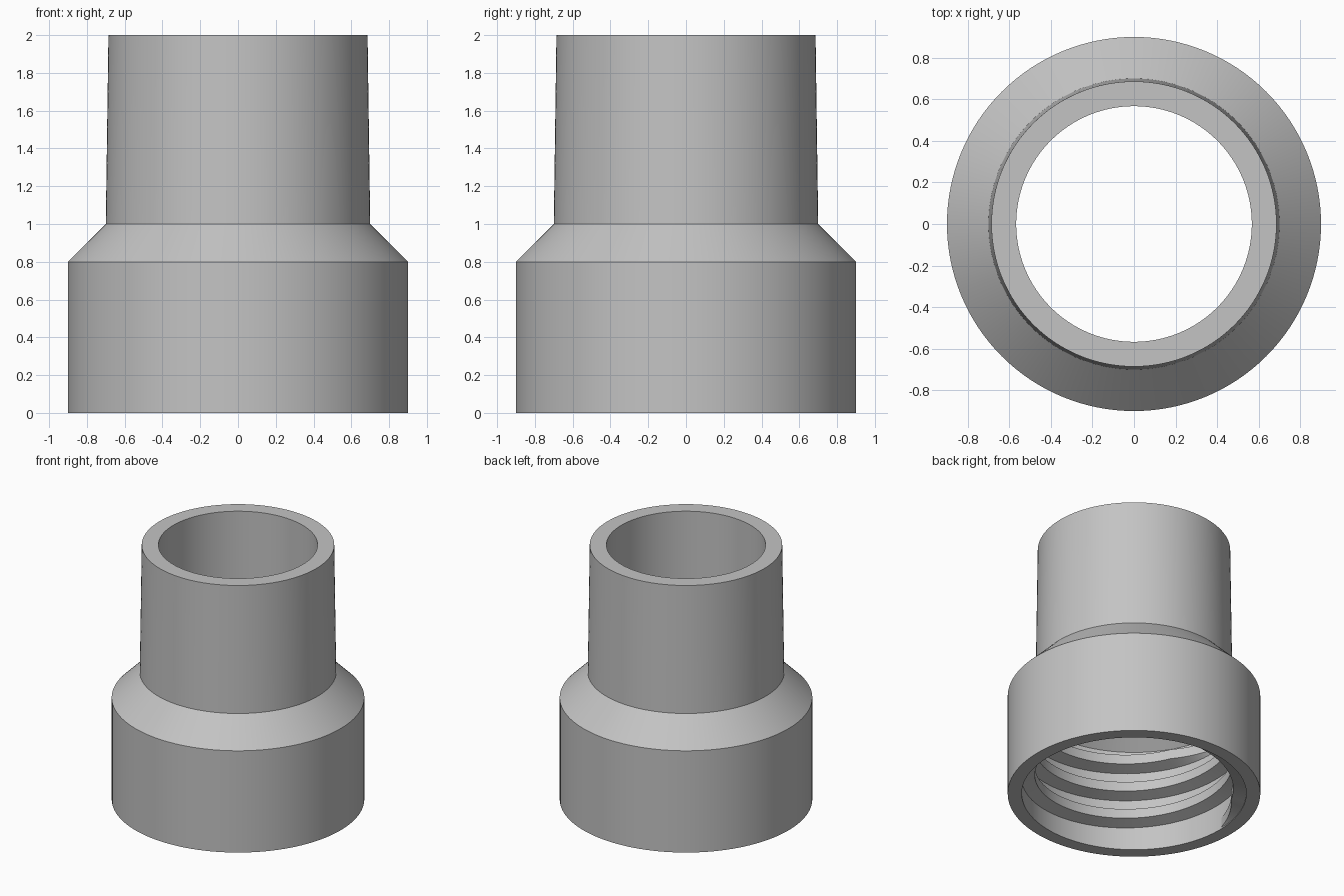
import bpy, bmesh, math
from math import cos, sin, pi

cube = bpy.data.objects.get("Cube")
if cube:
    bpy.data.objects.remove(cube, do_unlink=True)

grey = bpy.data.materials.new("plain grey")
grey.use_nodes = True
colour = (0.55, 0.55, 0.55, 1)
grey.diffuse_color = colour
grey.node_tree.nodes["Principled BSDF"].inputs["Base Color"].default_value = colour

SEGMENTS = 128
BORE = 0.8       # radius of the threaded socket
CREST = 0.707    # inner radius of the thread
PITCH = 0.223


def finish(bm, name):
    bmesh.ops.recalc_face_normals(bm, faces=bm.faces)
    mesh = bpy.data.meshes.new(name)
    bm.to_mesh(mesh)
    bm.free()
    mesh.materials.append(grey)
    obj = bpy.data.objects.new(name, mesh)
    bpy.context.collection.objects.link(obj)
    bpy.ops.object.select_all(action='DESELECT')
    obj.select_set(True)
    bpy.context.view_layer.objects.active = obj
    bpy.ops.object.shade_smooth_by_angle(angle=math.radians(20))
    return obj


def bridge(bm, rings):
    """Join successive closed rings of vertices with quads."""
    for a, b in zip(rings, rings[1:]):
        n = len(a)
        for i in range(n):
            j = (i + 1) % n
            bm.faces.new((a[i], a[j], b[j], b[i]))


# Pipe adapter body: wide socket, sloped shoulder, slightly tapered spigot
profile = [(0.9, 0), (0.9, 0.8), (0.7, 1.0), (0.686, 2.0),
           (0.567, 2.0), (0.567, 1.0), (BORE, 0.8), (BORE, 0)]
bm = bmesh.new()
rings = []
for r, z in profile:
    rings.append([bm.verts.new((r * cos(2 * pi * i / SEGMENTS),
                                r * sin(2 * pi * i / SEGMENTS), z))
                  for i in range(SEGMENTS)])
bridge(bm, rings + rings[:1])
finish(bm, "adapter_body")

# Internal thread: trapezoid section swept down a helix, fading in at both ends
TURNS = 3
steps = TURNS * SEGMENTS
fade = SEGMENTS // 12
bm = bmesh.new()
sections = []
for k in range(steps + 1):
    angle = pi - 2 * pi * k / SEGMENTS
    base = -0.015 + PITCH * k / SEGMENTS
    grow = min(1, k / fade, (steps - k) / fade)
    crest = BORE + 0.004 - (BORE + 0.004 - CREST) * grow
    section = [(BORE + 0.01, 0), (crest, 0.03), (crest, 0.105), (BORE + 0.01, 0.135)]
    sections.append([bm.verts.new((r * cos(angle), r * sin(angle), max(0.002, base + z)))
                     for r, z in section])
bridge(bm, sections)
bm.faces.new(sections[0])
bm.faces.new(sections[-1])
finish(bm, "internal_thread")
